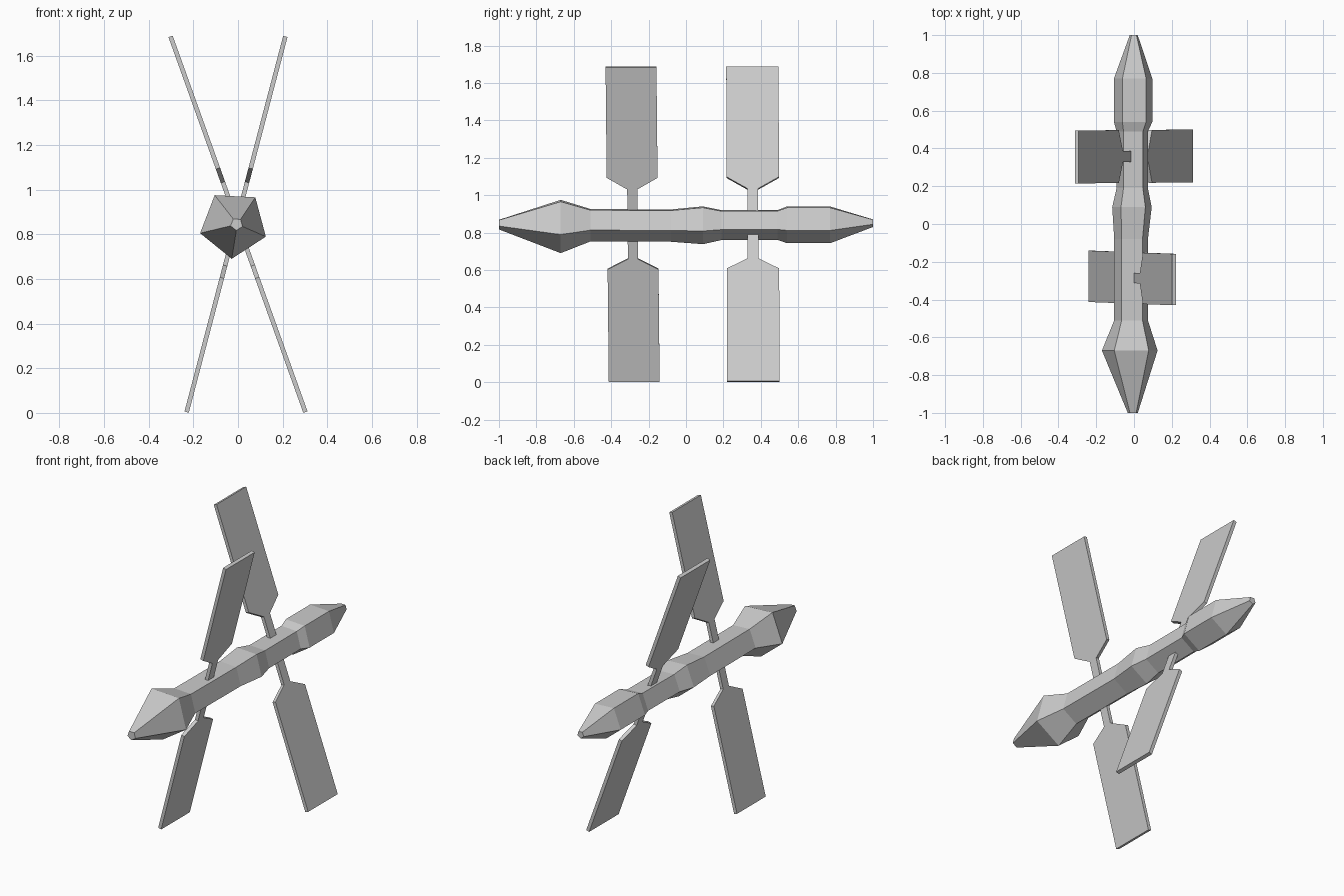
import bpy, bmesh
from math import cos, sin, radians
from mathutils import Vector

if "Cube" in bpy.data.objects:
    bpy.data.objects.remove(bpy.data.objects["Cube"])


def finish(name, bm):
    bmesh.ops.recalc_face_normals(bm, faces=bm.faces)
    mesh = bpy.data.meshes.new(name)
    bm.to_mesh(mesh)
    bm.free()
    obj = bpy.data.objects.new(name, mesh)
    bpy.context.collection.objects.link(obj)
    return obj


# Five-sided body: (y, centre x, centre z, radius) of each ring
def make_body(rings, sides=5, start=-93):
    bm = bmesh.new()
    loops = []
    for y, cx, cz, r in rings:
        angles = [radians(start + 360 * i / sides) for i in range(sides)]
        loops.append([bm.verts.new((cx + r * cos(a), y, cz + r * sin(a))) for a in angles])
    for a, b in zip(loops, loops[1:]):
        for i in range(sides):
            j = (i + 1) % sides
            bm.faces.new((a[i], a[j], b[j], b[i]))
    bm.faces.new(loops[0])
    bm.faces.new(loops[-1])
    return finish("body", bm)


make_body([
    (-1.00, -0.006, 0.845, 0.028),
    (-0.67, -0.020, 0.845, 0.155),
    (-0.51, -0.014, 0.847, 0.094),
    (-0.08, -0.014, 0.845, 0.094),
    (0.09, -0.009, 0.848, 0.110),
    (0.19, -0.008, 0.847, 0.087),
    (0.49, -0.008, 0.848, 0.087),
    (0.54, -0.003, 0.850, 0.107),
    (0.77, -0.003, 0.850, 0.107),
    (1.00, -0.001, 0.852, 0.022),
])


# Paddle pair: flat plate running through the body, wide at both ends
def make_paddles(name, top_x, bottom_x, top_y, bottom_y, wide, neck, thick=0.02):
    z_top, z_bottom = 1.686, 0.0035
    top, bottom = Vector((top_x, top_y, z_top)), Vector((bottom_x, bottom_y, z_bottom))
    stations = [(z_top, wide), (1.095, wide), (1.033, neck),
                (0.66, neck), (0.605, wide), (z_bottom, wide)]
    outline = [(z, w) for z, w in stations] + [(z, -w) for z, w in reversed(stations)]
    axis = top - bottom
    half = Vector((axis.z, 0, -axis.x)).normalized() * thick / 2
    bm = bmesh.new()
    sheets = []
    for side in (1, -1):
        verts = []
        for z, w in outline:
            p = bottom.lerp(top, (z - z_bottom) / (z_top - z_bottom))
            verts.append(bm.verts.new(p + Vector((0, w, 0)) + half * side))
        bm.faces.new(verts)
        sheets.append(verts)
    n = len(outline)
    for i in range(n):
        j = (i + 1) % n
        bm.faces.new((sheets[0][i], sheets[0][j], sheets[1][j], sheets[1][i]))
    return finish(name, bm)


make_paddles("front_paddles", 0.212, -0.23, -0.294, -0.277, 0.136, 0.027)
make_paddles("back_paddles", -0.302, 0.302, 0.355, 0.36, 0.14, 0.029)
